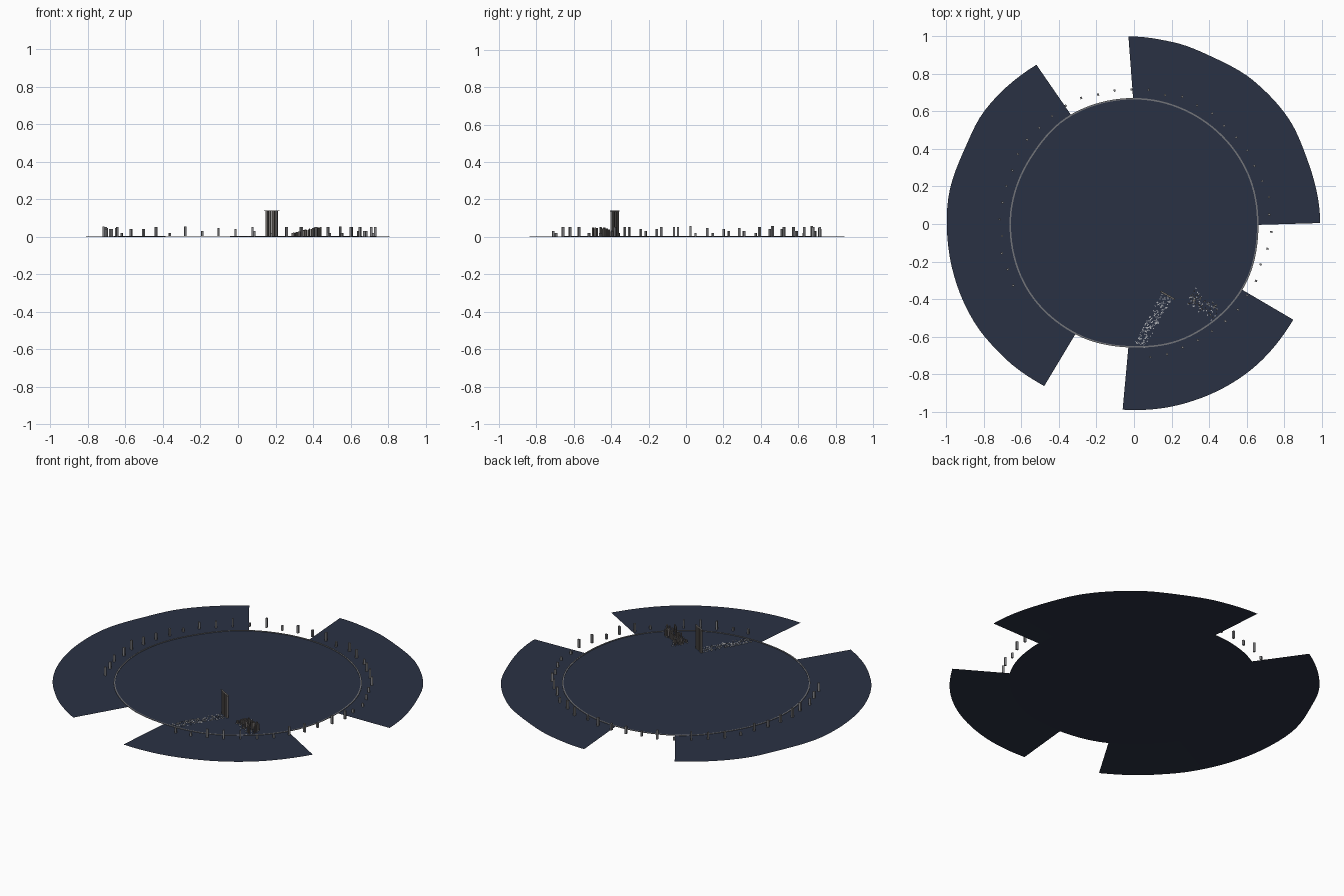
import bpy, bmesh, math, random
from mathutils import Matrix, Vector

random.seed(7)
cube = bpy.data.objects.get("Cube")
if cube:
    bpy.data.objects.remove(cube, do_unlink=True)


def material(name, rgb):
    m = bpy.data.materials.new(name)
    m.use_nodes = True
    colour = (*rgb, 1)
    m.diffuse_color = colour
    m.node_tree.nodes["Principled BSDF"].inputs["Base Color"].default_value = colour
    return m


slate = material("dark slate blue", (0.023, 0.031, 0.057))
kerb_grey = material("kerb grey", (0.17, 0.175, 0.19))
grey = material("stone grey", (0.23, 0.23, 0.24))
brown = material("warm grey", (0.18, 0.165, 0.155))
pale = material("pale stone", (0.42, 0.43, 0.45))


def finish(name, bm, mat):
    me = bpy.data.meshes.new(name)
    bm.to_mesh(me)
    bm.free()
    me.materials.append(mat)
    ob = bpy.data.objects.new(name, me)
    bpy.context.scene.collection.objects.link(ob)


def radius(keys, a):
    # smooth blend of radius between (angle, radius) keys
    for (a0, r0), (a1, r1) in zip(keys, keys[1:]):
        if a <= a1:
            t = max(0, (a - a0) / (a1 - a0))
            return r0 + (r1 - r0) * (1 - math.cos(t * math.pi)) / 2
    return keys[-1][1]


def polar(r, a, z):
    a = math.radians(a)
    return Vector((r * math.cos(a), r * math.sin(a), z))


def box(bm, x, y, z, sx, sy, h, turn=0):
    # box standing on height z
    m = (Matrix.Translation((x, y, z + h / 2)) @ Matrix.Rotation(turn, 4, 'Z')
         @ Matrix.Diagonal((sx, sy, h, 1)))
    bmesh.ops.create_cube(bm, size=1, matrix=m)


RIM = [(0, .66), (25, .664), (50, .664), (90, .668), (120, .67), (148, .655),
       (180, .66), (215, .666), (242, .662), (267, .655), (296, .667),
       (329, .672), (360, .66)]
FLOOR = 0.003
GROUND = FLOOR + 0.0005

# central floor
bm = bmesh.new()
rim = [bm.verts.new(polar(radius(RIM, a) + .004, a, FLOOR)) for a in range(0, 360, 3)]
bm.faces.new(rim)
finish("central_floor", bm, slate)

# low kerb around the floor
bm = bmesh.new()
loops = []
for a in range(0, 360, 3):
    r = radius(RIM, a)
    loops.append([bm.verts.new(polar(r + d, a, z)) for d, z in
                  ((-.004, GROUND), (-.004, .006), (.004, .006), (.004, GROUND))])
for p, q in zip(loops, loops[1:] + loops[:1]):
    for i in range(4):
        j = (i + 1) % 4
        bm.faces.new((p[i], p[j], q[j], q[i]))
finish("kerb", bm, kerb_grey)

# three outer terraces: inner start and end angle, then outer edge
TERRACES = {
    "back_left_terrace": (-.4, 90.4, [(.3, .993), (20, .986), (35, .998),
                          (50, .995), (65, .984), (78, .992), (91.7, 1)]),
    "right_terrace": (120, 242, [(121.5, .996), (143, 1), (156, .988), (172, 1),
                      (185, .998), (212, 1), (224, .994), (241, .988)]),
    "front_terrace": (267.4, 328.7, [(266.5, .992), (284, .994), (308, .997), (329, .991)]),
}
for name, (start, end, outer) in TERRACES.items():
    bm = bmesh.new()
    steps = 40
    previous = None
    for i in range(steps + 1):
        t = i / steps
        a_in = start + (end - start) * t
        a_out = outer[0][0] + (outer[-1][0] - outer[0][0]) * t
        row = (bm.verts.new(polar(radius(RIM, a_in % 360), a_in, .0018)),
               bm.verts.new(polar(radius(outer, a_out), a_out, 0)))
        if previous:
            bm.faces.new((previous[0], previous[1], row[1], row[0]))
        previous = row
    finish(name, bm, slate)

# ring of standing stones, open at the front right
bm = bmesh.new()
count = 41
for i in range(count):
    a = -83 + 290 * i / (count - 1)
    p = polar(random.uniform(.705, .735), a, 0)
    h = random.choice((.02, .03, .04, .045, .05, .055))
    box(bm, p.x, p.y, .002, .012, .010, h, math.radians(a))
finish("standing_stones", bm, grey)

# gate with four pillars and a lintel
gate = Vector((.180, -.381, 0))
turn = math.radians(-30)
across = Vector((math.cos(turn), math.sin(turn), 0))
along = Vector((-across.y, across.x, 0))
bm = bmesh.new()
for s in (-.029, -.011, .011, .029):
    p = gate + across * s
    box(bm, p.x, p.y, GROUND, .011, .010, .134, turn)
finish("gate_pillars", bm, brown)
bm = bmesh.new()
box(bm, gate.x, gate.y, .137, .088, .008, .003, turn)
finish("gate_lintel", bm, brown)

# path of scattered paving chips leading to the gate
bm = bmesh.new()
for i in range(160):
    p = gate - along * random.uniform(0, .305) + across * random.uniform(-.03, .03)
    s = random.uniform(.004, .007)
    box(bm, p.x, p.y, GROUND, s, s, .002, random.uniform(0, 1.5))
finish("paving_chips", bm, pale)

# crowded field of small slabs, taller toward the edge
bm = bmesh.new()
chips = bmesh.new()
field = Vector((.30, -.38, 0))
for i in range(55):
    t = random.random()
    p = field + across * (.18 * t) + along * random.uniform(-.045, .03)
    h = .015 + .035 * min(1, t * 1.4) * random.uniform(.7, 1)
    box(bm, p.x, p.y, GROUND, random.uniform(.005, .009), .006, h, turn)
    q = p + along * random.uniform(-.02, .02)
    box(chips, q.x, q.y, GROUND, .006, .006, .002, turn)
finish("slab_field", bm, brown)
finish("field_chips", chips, pale)
